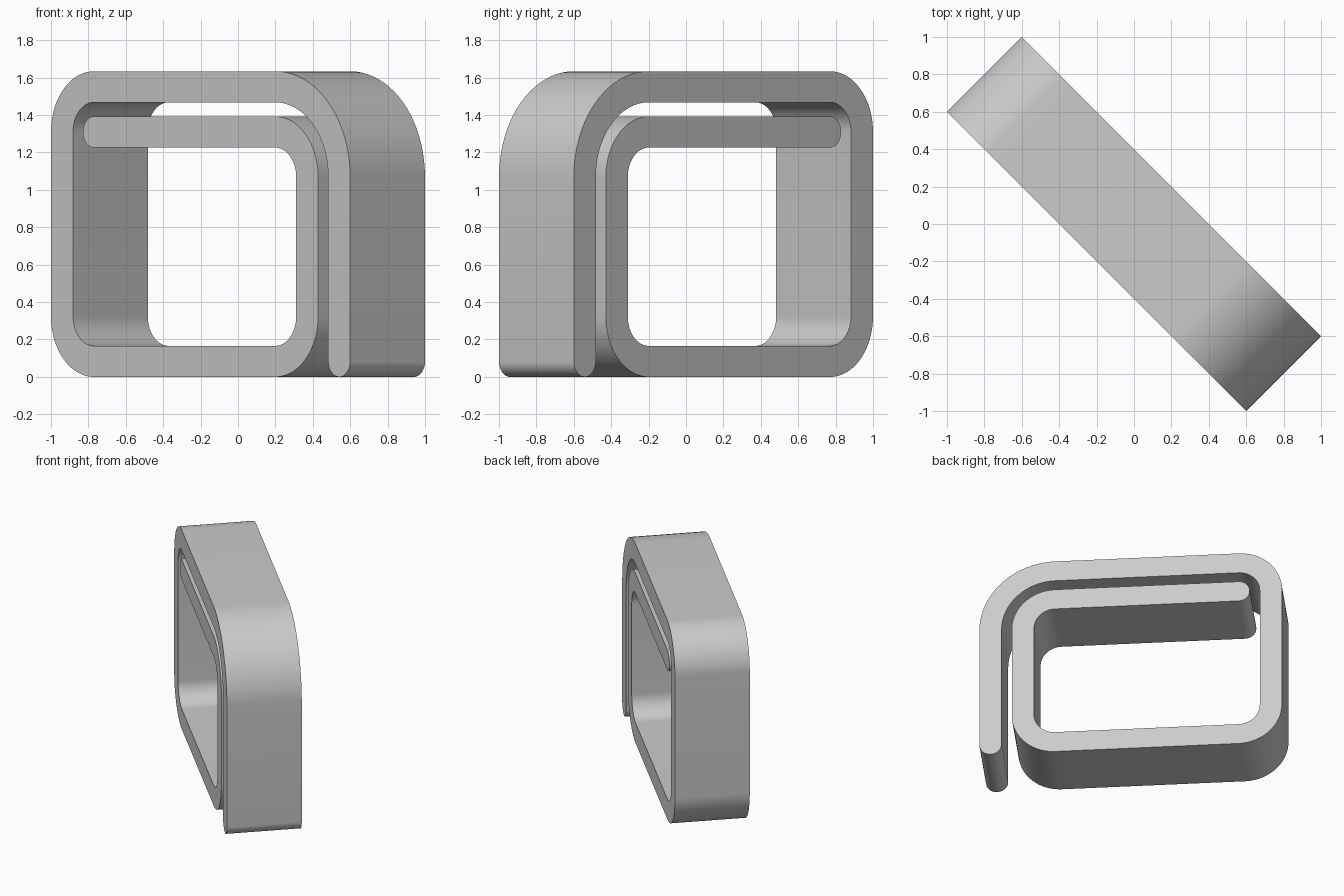
import bpy, bmesh
from math import sin, cos, pi, sqrt
from mathutils import Matrix, Vector

cube = bpy.data.objects.get("Cube")
if cube:
    bpy.data.objects.remove(cube, do_unlink=True)

HALF = 0.083                # half the strip thickness
DEPTH = 0.4 * sqrt(2)       # strip width
STEPS = 20                  # segments per corner
R_IN, R_OUT = 0.241, 0.483  # centreline radii of the two coils
LEFT, RIGHT, LOW, HIGH = -0.807, 0.565, 0.324, 1.068
LEFT_HIGH = HIGH + R_OUT - R_IN

# Spiral centreline: each point keeps its outward angle
spine = [(RIGHT + R_OUT, HALF, 0.0)]
corners = [(RIGHT, HIGH, R_OUT), (LEFT, LEFT_HIGH, R_IN), (LEFT, LOW, R_IN),
           (RIGHT, LOW, R_IN), (RIGHT, HIGH, R_IN)]
for turn, (cx, cz, r) in enumerate(corners):
    for i in range(STEPS + 1):
        a = (turn + i / STEPS) * pi / 2
        spine.append((cx + r * cos(a), cz + r * sin(a), a))
spine.append((LEFT, HIGH + R_IN, pi / 2))

bm = bmesh.new()


def rim(x, z, a):
    """Vertex on the front face, half a thickness from the centreline."""
    return bm.verts.new((x + HALF * cos(a), -DEPTH / 2, z + HALF * sin(a)))


# Flat front face of the strip
outer = [rim(x, z, a) for x, z, a in spine]
inner = [rim(x, z, a + pi) for x, z, a in spine]
for i in range(len(spine) - 1):
    bm.faces.new((outer[i], outer[i + 1], inner[i + 1], inner[i]))

# Half-round ends
for k, direction in ((0, -1), (-1, 1)):
    x, z, a = spine[k]
    arc = [rim(x, z, a + direction * pi * i / STEPS) for i in range(1, STEPS)]
    bm.faces.new([outer[k]] + arc + [inner[k]])

# Extrude to the full width and turn diagonally
bmesh.ops.recalc_face_normals(bm, faces=bm.faces)
ext = bmesh.ops.extrude_face_region(bm, geom=bm.faces[:], use_keep_orig=True)
bmesh.ops.translate(bm, vec=Vector((0, DEPTH, 0)),
                    verts=[g for g in ext["geom"] if isinstance(g, bmesh.types.BMVert)])
bmesh.ops.recalc_face_normals(bm, faces=bm.faces)
bm.transform(Matrix.Rotation(-pi / 4, 4, "Z"))

mesh = bpy.data.meshes.new("spiral_clip")
bm.to_mesh(mesh)
bm.free()
clip = bpy.data.objects.new("spiral_clip", mesh)
bpy.context.collection.objects.link(clip)

# Plain grey
grey = bpy.data.materials.new("light_grey")
grey.use_nodes = True
colour = (0.6, 0.6, 0.6, 1)
grey.diffuse_color = colour
grey.node_tree.nodes["Principled BSDF"].inputs["Base Color"].default_value = colour
mesh.materials.append(grey)

# Smooth bends, crisp rims
bpy.ops.object.select_all(action="DESELECT")
clip.select_set(True)
bpy.context.view_layer.objects.active = clip
bpy.ops.object.shade_smooth_by_angle(angle=pi / 6)
